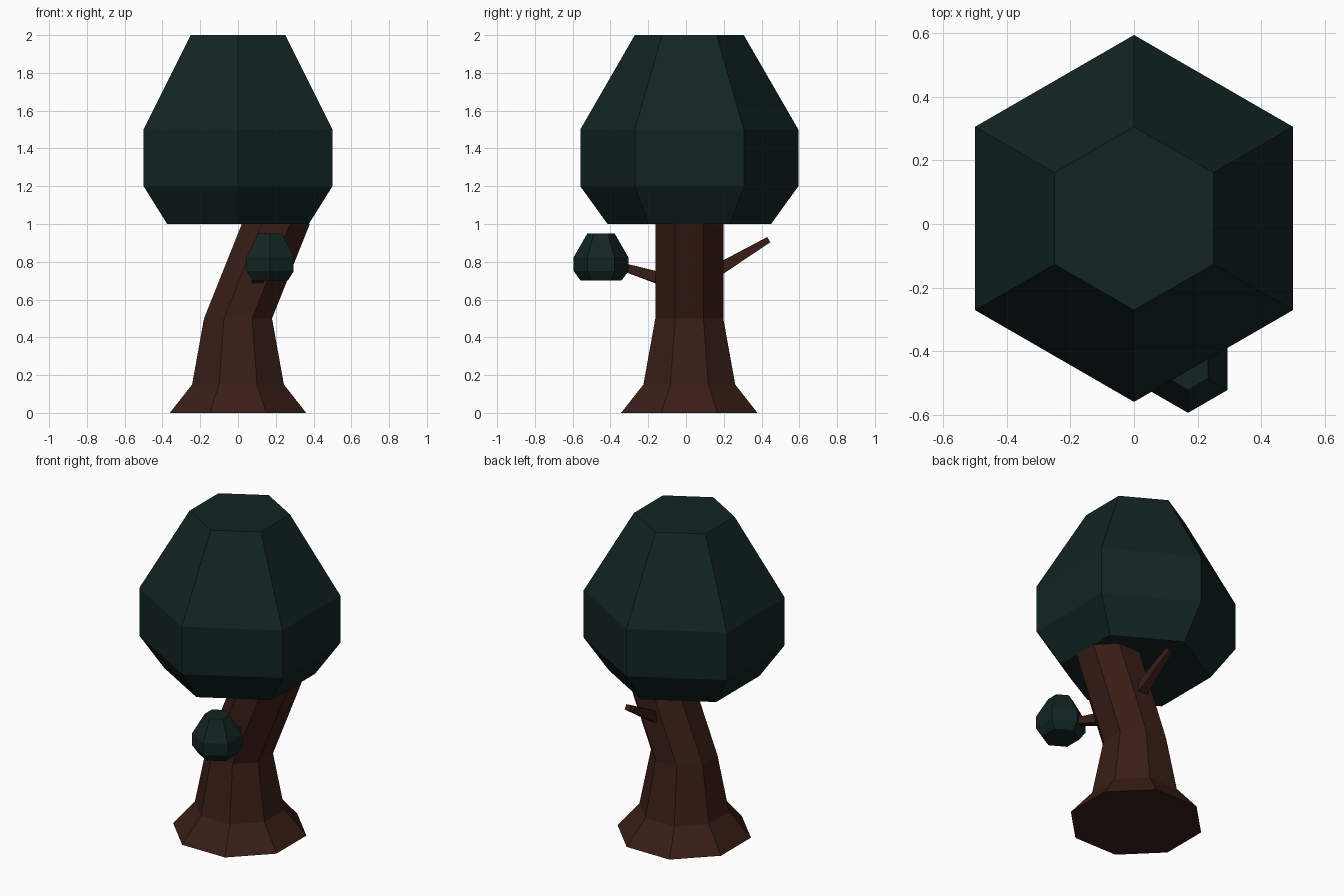
import bpy, bmesh, math
from mathutils import Vector

if "Cube" in bpy.data.objects:
    bpy.data.objects.remove(bpy.data.objects["Cube"])


def material(name, color):
    m = bpy.data.materials.new(name)
    m.diffuse_color = color
    m.use_nodes = True
    m.node_tree.nodes["Principled BSDF"].inputs["Base Color"].default_value = m.diffuse_color
    return m


BARK = material("bark", (0.041, 0.0125, 0.008, 1))
LEAF = material("leaves", (0.006, 0.018, 0.0175, 1))


def loft(name, rings, mat):
    """Skin a list of equal-sized rings of points and cap both ends."""
    bm = bmesh.new()
    loops = [[bm.verts.new(p) for p in ring] for ring in rings]
    n = len(loops[0])
    for a, b in zip(loops, loops[1:]):
        for i in range(n):
            j = (i + 1) % n
            bm.faces.new((a[i], a[j], b[j], b[i]))
    bm.faces.new(loops[0][::-1])
    bm.faces.new(loops[-1])
    bmesh.ops.recalc_face_normals(bm, faces=bm.faces)
    me = bpy.data.meshes.new(name)
    bm.to_mesh(me)
    bm.free()
    me.materials.append(mat)
    ob = bpy.data.objects.new(name, me)
    bpy.context.collection.objects.link(ob)
    return ob


def ring(n, apothem, x, y, z):
    """Level polygon with flat sides facing +x and -x."""
    r = apothem / math.cos(math.pi / n)
    angles = [math.tau * (i + 0.5) / n for i in range(n)]
    return [(x + r * math.cos(a), y + r * math.sin(a), z) for a in angles]


def foliage(name, x, y, z, s):
    profile = [(0.375, 0), (0.5, 0.2), (0.5, 0.5), (0.25, 1)]
    loft(name, [ring(6, a * s, x, y, z + h * s) for a, h in profile], LEAF)


def branch(name, start, end, w0, w1):
    """Tapered square stick between two points."""
    p, q = Vector(start), Vector(end)
    d = (q - p).normalized()
    side = d.cross(Vector((0, 0, 1))).normalized()
    up = side.cross(d)
    corners = [(-1, -1), (1, -1), (1, 1), (-1, 1)]
    loft(name, [[c + (side * i + up * j) * w / 2 for i, j in corners]
                for c, w in ((p, w0), (q, w1))], BARK)


CY = 0.0175

# Leaning eight-sided trunk with flared foot
loft("trunk", [ring(8, a, x, CY, z) for a, x, z in
               [(0.361, 0, 0), (0.243, 0, 0.15), (0.18, 0, 0.5), (0.18, 0.2, 1.0)]], BARK)

# Large crown and small leaf cluster
foliage("crown", 0, CY, 1.0, 1.0)
foliage("small_leaf_cluster", 0.17, -0.45, 0.70, 0.25)

# Side branches
branch("front_branch", (0.10, -0.13, 0.71), (0.135, -0.38, 0.787), 0.065, 0.035)
branch("back_branch", (0.10, 0.16, 0.751), (0.10, 0.438, 0.917), 0.066, 0.032)
